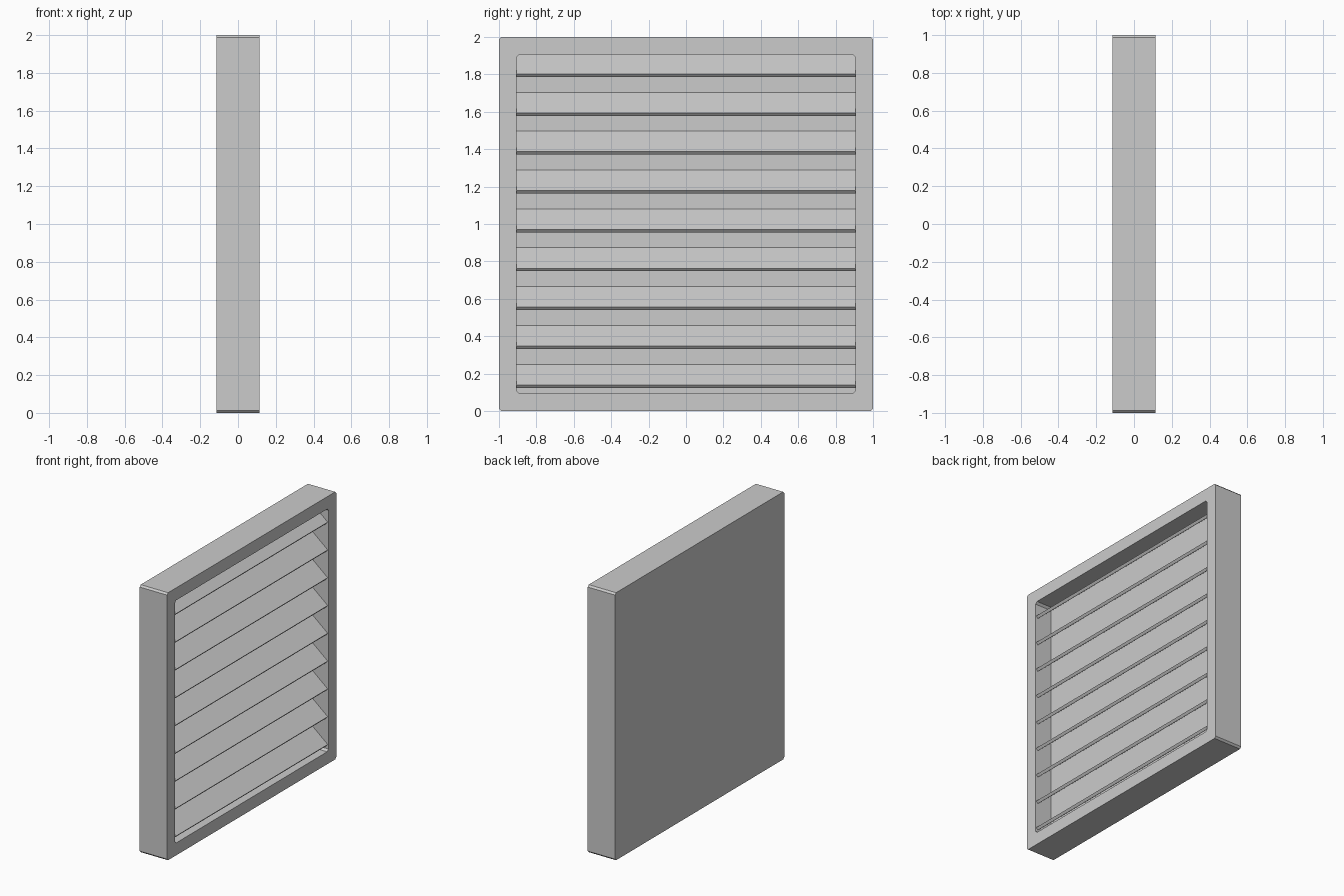
import bpy, bmesh

if "Cube" in bpy.data.objects:
    bpy.data.objects.remove(bpy.data.objects["Cube"])

DEPTH = 0.113      # half depth of the frame
PANEL_X = -0.025   # recessed panel plane
OPEN = 0.907       # half size of the opening


def make_object(name, bm):
    bmesh.ops.recalc_face_normals(bm, faces=bm.faces)
    mesh = bpy.data.meshes.new(name)
    bm.to_mesh(mesh)
    bm.free()
    obj = bpy.data.objects.new(name, mesh)
    bpy.context.collection.objects.link(obj)
    return obj


def chamfered_square(bm, x, half, cut):
    a, b = half, half - cut
    pts = [(b, -a), (a, -b), (a, b), (b, a), (-b, a), (-a, b), (-a, -b), (-b, -a)]
    return [bm.verts.new((x, y, z + 1.0)) for y, z in pts]


# Frame with closed back and recessed front panel
bm = bmesh.new()
rings = [chamfered_square(bm, -DEPTH, 1.0, 0.013),
         chamfered_square(bm, DEPTH, 1.0, 0.013),
         chamfered_square(bm, DEPTH, OPEN, 0.015),
         chamfered_square(bm, PANEL_X, OPEN, 0.015)]
for r, s in zip(rings, rings[1:]):
    for i in range(8):
        j = (i + 1) % 8
        bm.faces.new((r[i], r[j], s[j], s[i]))
bm.faces.new(rings[0])
bm.faces.new(rings[-1])
make_object("vent_frame", bm)


# Sloping slats, high at the panel and low at the front
def slat(name, z):
    profile = [(PANEL_X - 0.01, 0.134), (0.107, 0.016), (0.093, 0.0), (PANEL_X - 0.01, 0.112)]
    bm = bmesh.new()
    ends = [[bm.verts.new((x, y, z + dz)) for x, dz in profile] for y in (-OPEN, OPEN)]
    for i in range(4):
        j = (i + 1) % 4
        bm.faces.new((ends[0][i], ends[0][j], ends[1][j], ends[1][i]))
    for e in ends:
        bm.faces.new(e)
    make_object(name, bm)


for k in range(9):
    slat(f"slat_{k + 1}", 0.124 + k * 0.2078)
